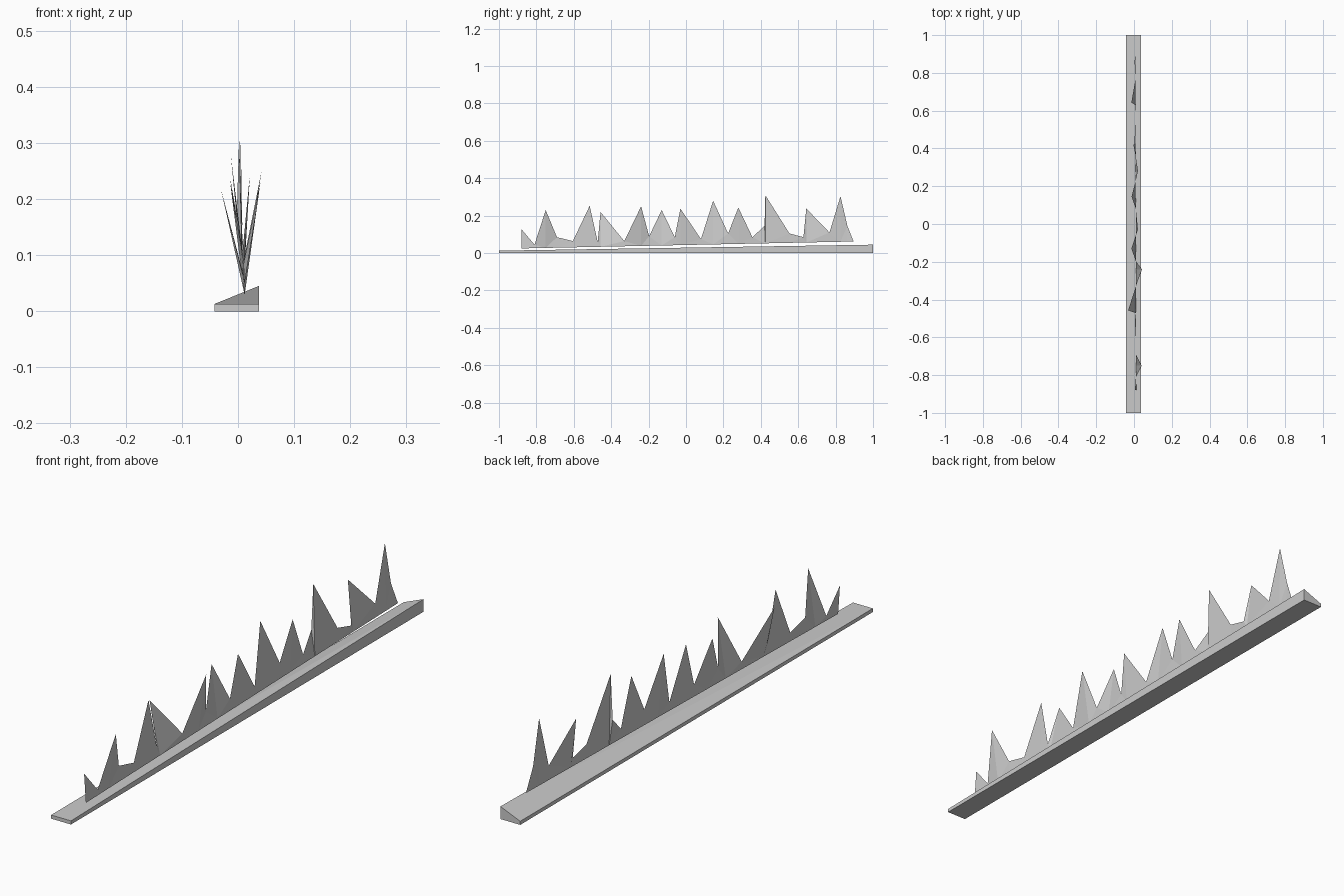
import bpy


def make_mesh(name, verts, faces):
    mesh = bpy.data.meshes.new(name)
    mesh.from_pydata(verts, [], faces)
    mesh.update()
    obj = bpy.data.objects.new(name, mesh)
    bpy.context.collection.objects.link(obj)
    return obj


# Sloped base strip: low everywhere except the back right corner
x0, x1, low, high = -0.042, 0.037, 0.013, 0.045
make_mesh("base_strip",
          [(x0, -1, 0), (x1, -1, 0), (x1, 1, 0), (x0, 1, 0),
           (x0, -1, low), (x1, -1, low), (x1, 1, high), (x0, 1, low)],
          [(3, 2, 1, 0), (4, 5, 6), (4, 6, 7), (0, 1, 5, 4),
           (1, 2, 6, 5), (2, 3, 7, 6), (3, 0, 4, 7)])

# Jagged grass outline: (y, z, sideways lean x)
outline = [
    (-.88, .128, .005), (-.81, .045, .01), (-.75, .23, .04), (-.69, .085, .01),
    (-.605, .064, .01), (-.515, .253, .005), (-.472, .06, .01), (-.457, .22, -.031),
    (-.33, .064, .01), (-.24, .25, .042), (-.197, .09, .01), (-.13, .23, -.014),
    (-.06, .085, .01), (-.03, .238, .021), (.08, .075, .01), (.145, .28, -.013),
    (.225, .105, .008), (.28, .243, .021), (.355, .085, .01), (.42, .145, -.003),
    (.424, .31, .002), (.553, .105, .008), (.628, .085, .01), (.643, .238, -.014),
    (.767, .11, .008), (.826, .304, .005), (.863, .145, .003), (.895, .064, .008),
]

# Thin grass sheet: each outline point joins a root on the rising ground line
verts, faces = [], []
for i, (y, z, x) in enumerate(outline):
    t = (y + .88) / 1.775
    verts += [(.012 - .005 * t, y, .025 + .037 * t), (x, y, z)]
    if i:
        a, b, c, d = 2 * i - 2, 2 * i, 2 * i + 1, 2 * i - 1
        faces += [(a, b, c), (a, c, d)] if z < outline[i - 1][1] else [(a, b, d), (b, c, d)]
make_mesh("grass_blades", verts, faces)
